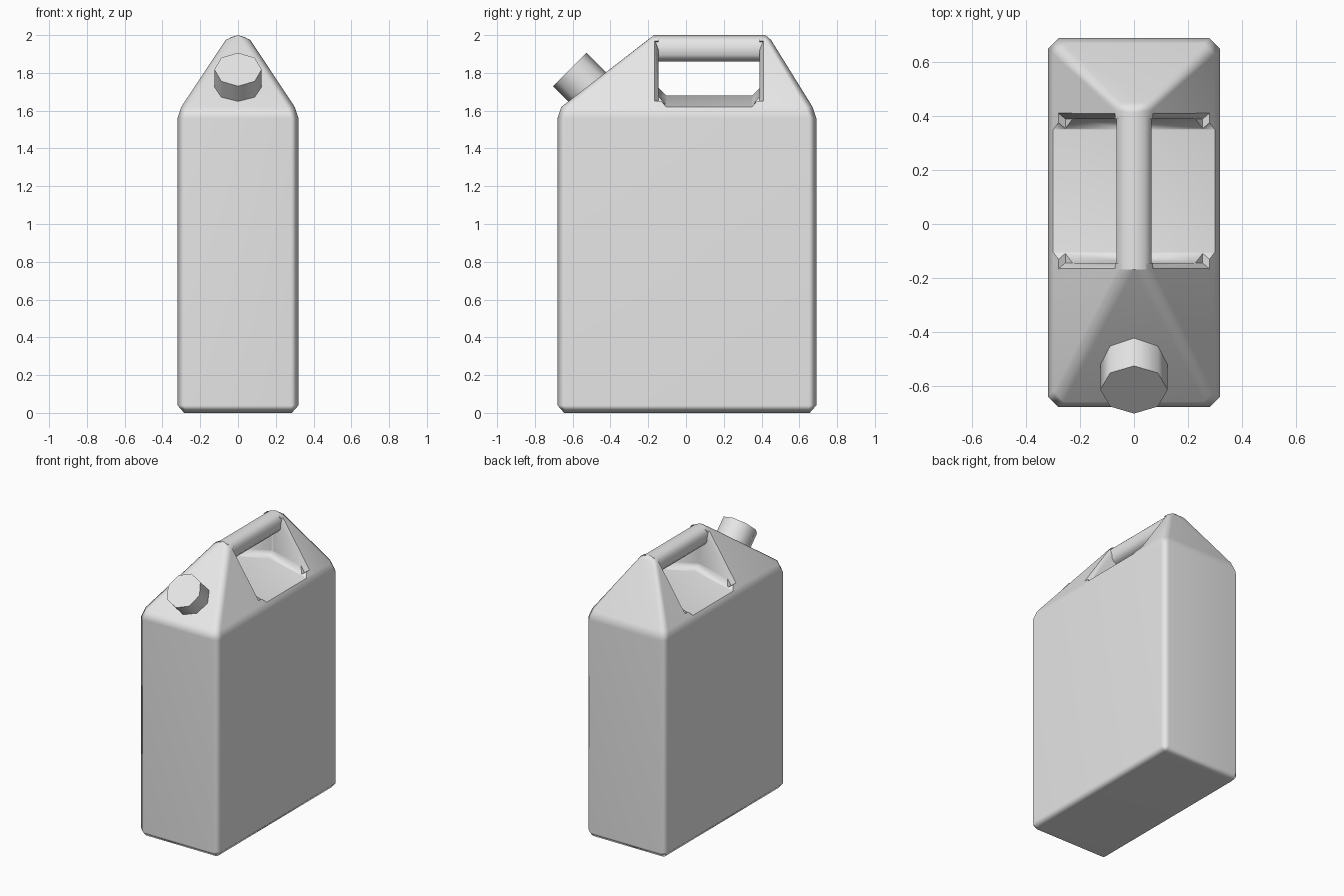
import bpy, bmesh, math
from mathutils import Matrix, Vector

cube = bpy.data.objects.get("Cube")
if cube:
    bpy.data.objects.remove(cube, do_unlink=True)

grey = bpy.data.materials.new("light grey plastic")
grey.use_nodes = True
grey.diffuse_color = (0.8, 0.8, 0.8, 1)
grey.node_tree.nodes["Principled BSDF"].inputs["Base Color"].default_value = (0.8, 0.8, 0.8, 1)


def finish(name, bm):
    bmesh.ops.recalc_face_normals(bm, faces=bm.faces[:])
    mesh = bpy.data.meshes.new(name)
    bm.to_mesh(mesh)
    bm.free()
    mesh.materials.append(grey)
    obj = bpy.data.objects.new(name, mesh)
    bpy.context.collection.objects.link(obj)
    return obj


def hull(name, points):
    bm = bmesh.new()
    for p in points:
        bm.verts.new(p)
    result = bmesh.ops.convex_hull(bm, input=bm.verts[:])
    spare = {g for g in result["geom_interior"] + result["geom_unused"]
             if isinstance(g, bmesh.types.BMVert) and g.is_valid}
    bmesh.ops.delete(bm, geom=list(spare), context="VERTS")
    bmesh.ops.dissolve_limit(bm, angle_limit=math.radians(2),
                             verts=bm.verts[:], edges=bm.edges[:])
    return finish(name, bm)


def activate(obj):
    bpy.ops.object.select_all(action="DESELECT")
    obj.select_set(True)
    bpy.context.view_layer.objects.active = obj


def smooth(obj, degrees):
    activate(obj)
    bpy.ops.object.shade_smooth_by_angle(angle=math.radians(degrees))


def ring(hx, y0, y1, z, c):
    """Rectangle with its corners cut off by c."""
    return [(s * x, y, z) for s in (-1, 1)
            for x, y in ((hx - c, y0), (hx, y0 + c), (hx, y1 - c), (hx - c, y1))]


# Can body: chamfered box with a hipped roof
points = ring(0.285, -0.645, 0.655, 0, 0.005)
points += ring(0.32, -0.68, 0.69, 0.04, 0.04)
points += ring(0.32, -0.68, 0.69, 1.56, 0.04)
points += ring(0.30, -0.66, 0.67, 1.62, 0.04)
for y, end in ((-0.17, -0.2), (0.42, 0.45)):
    points.append((0, y, 2.0))
    for s in (-1, 1):
        points += [(s * 0.065, y, 1.975), (s * 0.045, end, 1.975)]
body = hull("can_body", points)

# Hand opening: a sloped floor and softened rims on each side
Y0, Y1 = -0.145, 0.39
outward = Vector((0.834, 0.552))
cutters = []
for s in (-1, 1):
    pocket = []
    for x in (-0.01, 0.45):
        floor = 1.68 - 0.2 * x
        pocket += [(s * x, y, z) for y, z in (
            (Y0, 2.2), (Y0, floor + 0.04), (Y0 + 0.04, floor),
            (Y1 - 0.04, floor), (Y1, floor + 0.04), (Y1, 2.2))]
    cutters.append(hull("opening_cutter", pocket))
    rim = []
    for base in (Vector((0.28, 1.65)), Vector((0.07, 1.968))):
        for depth in (-0.03, 0.03):
            p = base + outward * depth
            flare = 0.7 * (depth + 0.03)
            rim += [(s * p.x, Y0 - flare, p.y), (s * p.x, Y1 + flare, p.y)]
    cutters.append(hull("rim_cutter", rim))

activate(body)
for cutter in cutters:
    cutter.hide_render = True
    mod = body.modifiers.new("cut", "BOOLEAN")
    mod.operation = "DIFFERENCE"
    mod.solver = "EXACT"
    mod.object = cutter
    bpy.ops.object.modifier_apply(modifier=mod.name)
    bpy.data.objects.remove(cutter, do_unlink=True)
smooth(body, 50)
weighted = body.modifiers.new("even_shading", "WEIGHTED_NORMAL")
weighted.keep_sharp = True

# Handle bar bridging the opening
half = [(0, 2.0), (0.04, 1.988), (0.065, 1.965), (0.065, 1.895), (0.045, 1.87), (0, 1.86)]
section = half + [(-x, z) for x, z in half[-2:0:-1]]
handle = hull("handle", [(x, y, z) for y in (-0.168, 0.418) for x, z in section])
smooth(handle, 60)

# Eight-sided screw cap, tilted forward
bm = bmesh.new()
length = 0.24
bmesh.ops.create_cone(bm, cap_ends=True, segments=8, radius1=0.125,
                      radius2=0.125, depth=length)
tilt = Matrix.Rotation(math.radians(45), 4, "X")
top = Vector((0, -0.615, 1.818))
axis = tilt @ Vector((0, 0, 1))
bmesh.ops.transform(bm, matrix=Matrix.Translation(top - axis * length / 2) @ tilt,
                    verts=bm.verts[:])
cap = finish("screw_cap", bm)
smooth(cap, 50)
